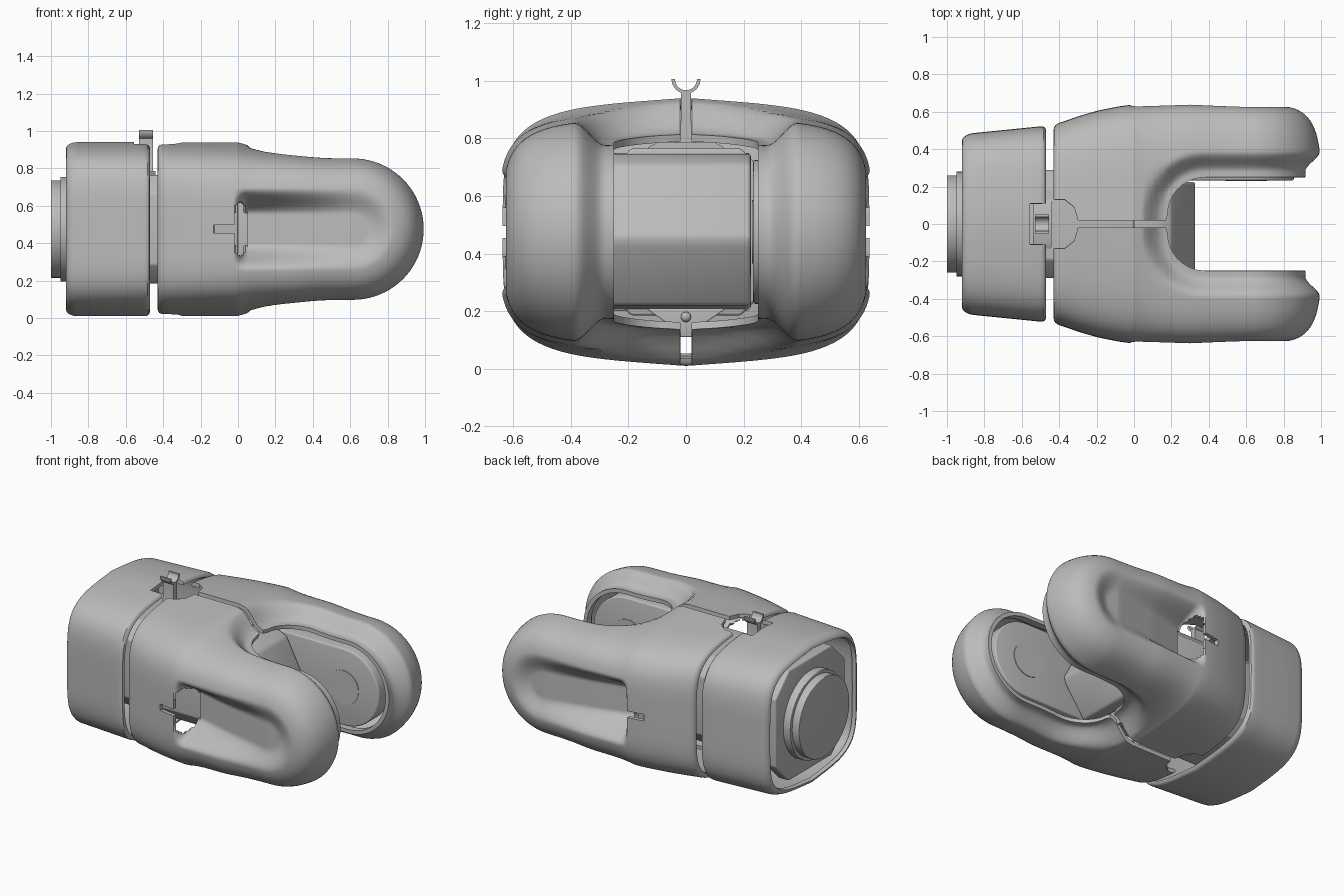
import bpy, bmesh
from math import sin, cos, pi, sqrt, hypot
from mathutils import Matrix

if "Cube" in bpy.data.objects:
    bpy.data.objects.remove(bpy.data.objects["Cube"])

ZC = 0.475      # height of the long axis
N = 4.5         # squareness of the covers
TIP = 0.615     # centre of the round arm ends

grey = bpy.data.materials.new("satin grey")
grey.use_nodes = True
grey.diffuse_color = (0.5, 0.5, 0.5, 1)
grey.node_tree.nodes["Principled BSDF"].inputs["Base Color"].default_value = (0.5, 0.5, 0.5, 1)


def finish(name, bm, mods=(), angle=0.6):
    """Turn a bmesh into a named object, apply its modifiers, shade it."""
    mesh = bpy.data.meshes.new(name)
    bm.to_mesh(mesh)
    bm.free()
    mesh.materials.append(grey)
    obj = bpy.data.objects.new(name, mesh)
    bpy.context.collection.objects.link(obj)
    for kind, settings in mods:
        mod = obj.modifiers.new(kind.title(), kind)
        for key, value in settings.items():
            setattr(mod, key, value)
    bpy.ops.object.select_all(action='DESELECT')
    bpy.context.view_layer.objects.active = obj
    obj.select_set(True)
    if mods:
        bpy.ops.object.convert(target='MESH')
    bpy.ops.object.shade_smooth_by_angle(angle=angle)


def prism(name, pts, axis, lo, hi, bevel=0.0):
    """Extrude a 2D outline along x (y, z points) or y (x, z points)."""
    bm = bmesh.new()
    place = (lambda p, a: (a, p[0], p[1])) if axis == 'x' else (lambda p, a: (p[0], a, p[1]))
    ends = [[bm.verts.new(place(p, a)) for p in pts] for a in (lo, hi)]
    bm.faces.new(ends[0])
    bm.faces.new(ends[1])
    for i in range(len(pts)):
        j = (i + 1) % len(pts)
        bm.faces.new((ends[0][i], ends[0][j], ends[1][j], ends[1][i]))
    bmesh.ops.recalc_face_normals(bm, faces=bm.faces)
    mods = [('BEVEL', dict(width=bevel, segments=3, limit_method='ANGLE'))] if bevel else []
    finish(name, bm, mods)


def skin(bm, lines, closed=False):
    """Join rows of vertices with quads whose normals face outward."""
    for a, b in zip(lines, lines[1:]):
        for i in range(len(a) if closed else len(a) - 1):
            j = (i + 1) % len(a)
            bm.faces.new((a[i], a[j], b[j], b[i]))
    bmesh.ops.remove_doubles(bm, verts=bm.verts, dist=0.0001)
    bmesh.ops.recalc_face_normals(bm, faces=bm.faces)
    if max(bm.faces, key=lambda f: f.calc_center_median().z).normal.z < 0:
        bmesh.ops.reverse_faces(bm, faces=bm.faces)


def cut(bm, rule):
    """Remove the faces whose centre satisfies a rule."""
    faces = [f for f in bm.faces if rule(f.calc_center_median())]
    bmesh.ops.delete(bm, geom=faces, context='FACES')


def arc(cx, cz, r, a0, a1, n=24):
    return [(cx + r * cos(a0 + (a1 - a0) * i / n), cz + r * sin(a0 + (a1 - a0) * i / n))
            for i in range(n + 1)]


def octagon(r, corner):
    q = [(r, r - corner), (r - corner, r)]
    pts = q + [(-y, z) for y, z in reversed(q)]
    pts += [(-y, -z) for y, z in pts]
    return [(y, ZC + z) for y, z in pts]


def smooth(t):
    t = min(max(t, 0), 1)
    return t * t * (3 - 2 * t)


def lerp(table, x):
    for (a, u), (b, v) in zip(table, table[1:]):
        if x <= b:
            return u + (v - u) * max(x - a, 0) / (b - a)
    return table[-1][1]


def round_end(dist, r):
    return r - sqrt(r * r - (r - dist) ** 2) if dist < r else 0


def partner(t):
    return max(1 - t ** N, 0) ** (1 / N)


SIDE_ROWS, TOP_ROWS = 36, 18


def section(w, y_stop, slope):
    """Quarter outline from the side up to y_stop: (y, height factor)."""
    edge = w * partner(0.92)
    ys = [w * partner(0.92 * j / SIDE_ROWS) for j in range(SIDE_ROWS)]
    ks = [0.92 * j / SIDE_ROWS for j in range(SIDE_ROWS)]
    for j in range(TOP_ROWS + 1):
        ys.append(edge + (y_stop - edge) * j / TOP_ROWS)
        ks.append(partner(ys[-1] / w))
    return [(y, k * (1 - slope * y / w)) for y, k in zip(ys, ks)]


# Fork cover: one half as a surface, then thickened and mirrored
WIDTH = [(-0.43, 0.53), (-0.3, 0.575), (-0.2, 0.605), (-0.05, 0.635), (0.3, 0.647), (TIP, 0.635)]


def half_height(x):
    return 0.388 + 0.077 * (1 - min(max(x / 0.55, 0), 1)) ** 2


def inner_edge(x):
    """Edge of the cover beside the notch, the centre slit and the fork mouth."""
    if x < 0.18:
        return lerp([(-0.37, 0.13), (-0.32, 0.09), (-0.3, 0.02)], x)
    return 0.05 + sqrt(0.2 ** 2 - max(0.38 - x, 0) ** 2)


def mouth_roll(x, y):
    """How far the cover rolls inward close to the fork mouth."""
    qx, qy = 0.38 - x, y - 0.05
    d = hypot(max(qx, 0), max(qy, 0)) + min(max(qx, qy), 0) - 0.2
    return 0.085 * (1 - smooth((d - 0.03) / 0.11))


def scoop(x, z):
    """Depth of the long scooped pocket on the outer side."""
    r = hypot(max(x - TIP, 0), z)
    depth = 0.05 + 0.14 * min(max(1 - x / TIP, 0), 1)
    return depth * smooth((x + 0.02) / 0.07) * (1 - smooth((r - 0.08) / 0.14))


stations = [-0.43, -0.427, -0.42, -0.405, -0.37, -0.345, -0.32, -0.3, -0.25, -0.19, -0.13, -0.08]
stations += [-0.03 + 0.01 * i for i in range(10)] + [0.09, 0.12, 0.15, 0.17, 0.18, 0.182, 0.187]
stations += [0.195, 0.21, 0.23, 0.26, 0.3, 0.34, 0.38] + [0.42 + 0.04 * i for i in range(5)]
path = [(x, pi / 2) for x in stations]
path += [(TIP, pi / 2 - pi * i / 40) for i in range(41)]
path += [(x, -pi / 2) for x in reversed(stations)]

bm = bmesh.new()
grid = []
for x, ang in path:
    end = round_end(x + 0.43, 0.025)
    h = half_height(x) - end
    line = []
    for y, k in section(lerp(WIDTH, x) - end, inner_edge(x), 0.1 * (1 - smooth(x / 0.35))):
        r = max(h * k - mouth_roll(x, y), 0)
        px, pz = x + r * cos(ang), r * sin(ang)
        line.append(bm.verts.new((px, y - scoop(px, pz), ZC + pz)))
    grid.append(line)
skin(bm, grid)

# Oval opening and the short slot behind the pocket
cut(bm, lambda c: c.y > 0.3 and ((c.x - 0.015) / 0.037) ** 2 + ((c.z - ZC) / 0.147) ** 2 < 1)
cut(bm, lambda c: c.y > 0.3 and -0.13 < c.x < 0 and abs(c.z - ZC) < 0.02)
finish("fork_cover", bm, [
    ('SOLIDIFY', dict(thickness=0.025, offset=-1)),
    ('MIRROR', dict(use_axis=(False, True, False), use_mirror_merge=False))])

# Rear cover: open sleeve with a notch for the clip
bm = bmesh.new()
rings = []
for x in [-0.92, -0.917, -0.91, -0.9, -0.88, -0.86, -0.7, -0.555, -0.5, -0.485, -0.475, -0.47]:
    end = round_end(x + 0.92, 0.06) * 0.6 + round_end(-0.47 - x, 0.025)
    w, h = 0.48 + 0.045 * (x + 0.92) / 0.45 - end, 0.465 - end
    quarter = [(y, h * k) for y, k in section(w, 0.11, 0.1)] + [(0, h)]
    half = quarter + [(-y, z) for y, z in quarter[-2::-1]]
    ring = half + [(y, -z) for y, z in half[-2:0:-1]]
    rings.append([bm.verts.new((x, y, ZC + z)) for y, z in ring])
skin(bm, rings, closed=True)
cut(bm, lambda c: c.x > -0.555 and abs(c.y) < 0.11 and c.z > ZC)
finish("rear_cover", bm, [('SOLIDIFY', dict(thickness=0.025, offset=-1))])

# Inner casting: core, rear plate, wedge nose and keel
prism("core", octagon(0.29, 0.1), 'x', -0.88, 0.0, 0.01)
prism("rear_plate", octagon(0.36, 0.14), 'x', -0.9, -0.82, 0.01)
prism("wedge_nose", [(-0.1, 0.75), (0.12, 0.745), (0.2, 0.71), (0.33, 0.46), (0.32, 0.42),
                     (0.18, 0.22), (-0.1, 0.2)], 'y', -0.26, 0.225, 0.015)
prism("keel", [(-0.14, 0.21), (-0.04, 0.14), (-0.02, 0.11), (0.02, 0.11), (0.04, 0.14), (0.14, 0.21)],
      'x', -0.2, 0.12, 0.005)

# Arm plates with hub discs; the left plate stands slightly proud
stadium = [(0.06, ZC - 0.25)] + arc(TIP - 0.01, ZC, 0.25, -pi / 2, pi / 2) + [(0.06, ZC + 0.25)]
hub = arc(0.6, ZC, 0.11, 0, 2 * pi * 47 / 48, 47)
for side, sign, inner in [("left", 1, 0.233), ("right", -1, 0.26)]:
    prism(side + "_arm_plate", stadium, 'y', sign * inner, sign * 0.36, 0.01)
    prism(side + "_hub_disc", hub, 'y', sign * (inner - 0.004), sign * (inner + 0.02))

# Rear mounting flange
for name, r, lo, hi in [("flange_collar", 0.28, -0.95, -0.85), ("flange_face", 0.26, -1.0, -0.94)]:
    prism(name, arc(0, ZC, r, 0, 2 * pi * 63 / 64, 63), 'x', lo, hi, 0.004)

# Hose clip on top: foot, stem and open cup
prism("clip_foot", [(-0.13, 0.75), (0.13, 0.75), (0.13, 0.77), (0.1, 0.785), (-0.1, 0.785), (-0.13, 0.77)],
      'x', -0.54, -0.44)
prism("clip_stem", [(-0.035, 0.78), (0.035, 0.78), (0.018, 0.86), (0.018, 0.965), (-0.018, 0.965),
                    (-0.018, 0.86)], 'x', -0.53, -0.455)
prism("clip_cup", arc(0, 1.005, 0.05, pi, 2 * pi) + arc(0, 1.005, 0.038, 2 * pi, pi), 'x', -0.53, -0.455)

# Small ball plug on the keel
bm = bmesh.new()
bmesh.ops.create_uvsphere(bm, u_segments=16, v_segments=10, radius=0.018,
                          matrix=Matrix.Translation((0.125, 0, 0.18)))
finish("ball_plug", bm)
